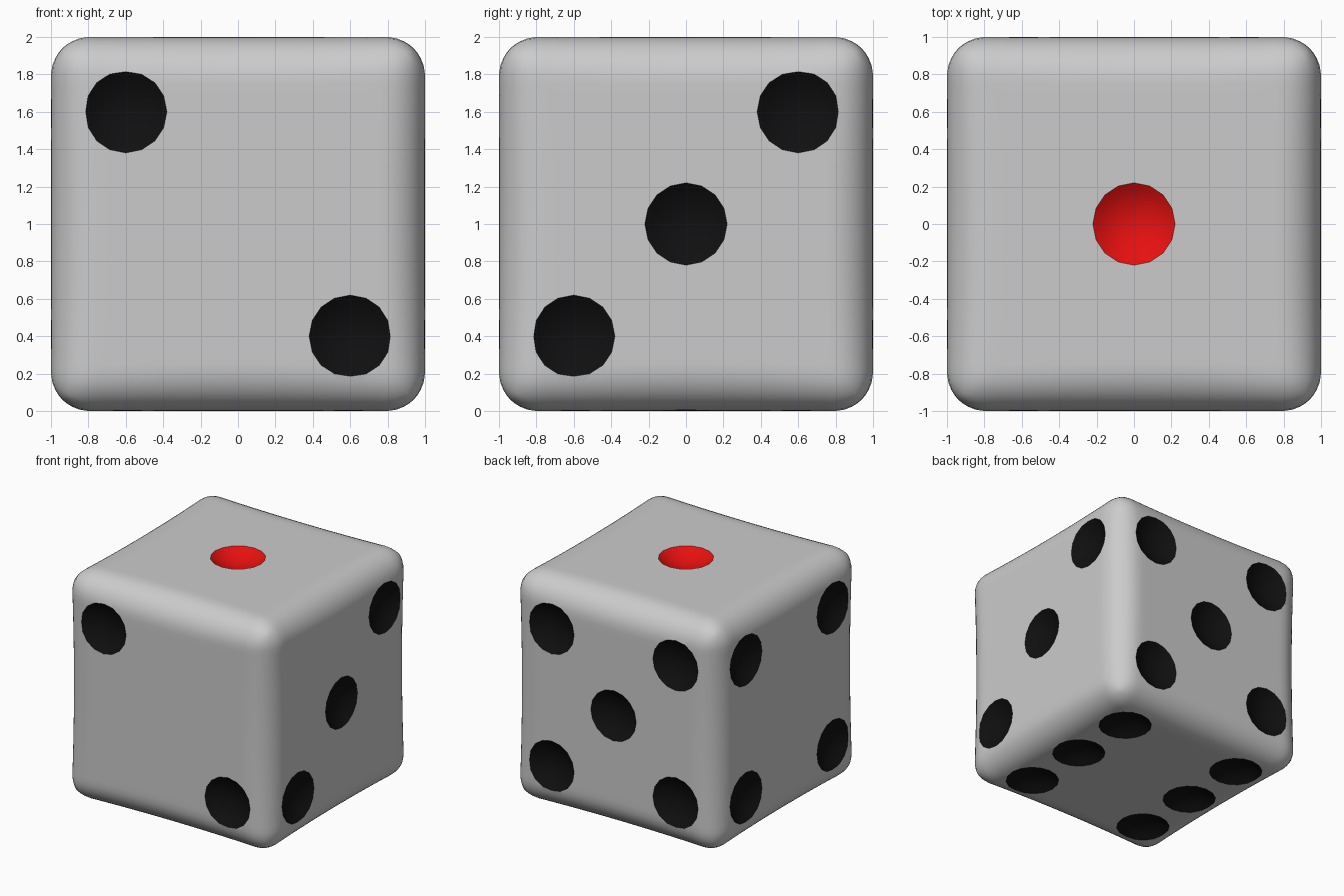
import bpy, bmesh, math
from mathutils import Vector, Matrix

if "Cube" in bpy.data.objects:
    bpy.data.objects.remove(bpy.data.objects["Cube"])


def material(name, colour):
    m = bpy.data.materials.new(name)
    m.diffuse_color = colour
    m.use_nodes = True
    m.node_tree.nodes["Principled BSDF"].inputs["Base Color"].default_value = m.diffuse_color
    return m


grey = material("grey", (0.8, 0.8, 0.8, 1))
black = material("black", (0.005, 0.005, 0.005, 1))
red = material("red", (0.8, 0.005, 0.005, 1))


def add_object(name, bm, mats):
    mesh = bpy.data.meshes.new(name)
    bm.to_mesh(mesh)
    bm.free()
    for m in mats:
        mesh.materials.append(m)
    ob = bpy.data.objects.new(name, mesh)
    bpy.context.collection.objects.link(ob)
    return ob


# Body: gridded cube with rounded edges, slightly softer at mid-edge
bm = bmesh.new()
bmesh.ops.create_cube(bm, size=2)
bmesh.ops.subdivide_edges(bm, edges=bm.edges[:], cuts=39, use_grid_fill=True)
for v in bm.verts:
    along = min(abs(c) for c in v.co)
    r = 0.19 + 0.05 * (1 - along ** 2)
    inner = Vector([max(r - 1, min(1 - r, c)) for c in v.co])
    v.co = inner + (v.co - inner).normalized() * r + Vector((0, 0, 1))
body = add_object("die_body", bm, [grey])

# Pip cutters: shallow bowls, laid out on each face as (u, v) spots
A, DEPTH, SIDES, P = 0.22, 0.08, 16, 0.6
R = (A * A + DEPTH * DEPTH) / (2 * DEPTH)
X, Y, Z = Vector((1, 0, 0)), Vector((0, 1, 0)), Vector((0, 0, 1))
corners = [(-P, -P), (-P, P), (P, -P), (P, P)]
faces = [
    (Z, X, [(0, 0)]),
    (-Y, X, [(-P, P), (P, -P)]),
    (X, Y, [(-P, -P), (0, 0), (P, P)]),
    (-X, -Y, corners),
    (Y, -X, corners + [(0, 0)]),
    (-Z, X, corners + [(-P, 0), (P, 0)]),
]


def add_bowl(bm, matrix, slot):
    # cap profile from rim to bottom, closed by a lid above the surface
    half = math.asin(A / R)
    prof = [(A, 0.1)]
    for k in range(5):
        t = half * (1 - k / 5)
        prof.append((R * math.sin(t), R - DEPTH - R * math.cos(t)))
    rings = [[bm.verts.new(matrix @ Vector((q * math.cos(i * math.tau / SIDES),
                                            q * math.sin(i * math.tau / SIDES), h)))
              for i in range(SIDES)] for q, h in prof]
    new = [bm.faces.new(rings[0])]
    for a, b in zip(rings, rings[1:]):
        for i in range(SIDES):
            j = (i + 1) % SIDES
            new.append(bm.faces.new((a[i], b[i], b[j], a[j])))
    tip = bm.verts.new(matrix @ Vector((0, 0, -DEPTH)))
    for i in range(SIDES):
        new.append(bm.faces.new((rings[-1][i], tip, rings[-1][(i + 1) % SIDES])))
    for f in new:
        f.material_index = slot


bm = bmesh.new()
for n, u, spots in faces:
    v = n.cross(u)
    for a, b in spots:
        m = Matrix((u, v, n)).transposed().to_4x4()
        m.translation = Z + n + u * a + v * b
        add_bowl(bm, m, 2 if len(spots) == 1 else 1)
bmesh.ops.recalc_face_normals(bm, faces=bm.faces[:])
cutter = add_object("pip_cutter", bm, [grey, black, red])
cutter.hide_render = True

# Carve the pips, carrying their colours over to the body
mod = body.modifiers.new("pips", 'BOOLEAN')
mod.operation = 'DIFFERENCE'
mod.solver = 'EXACT'
mod.material_mode = 'TRANSFER'
mod.object = cutter
bpy.context.view_layer.objects.active = body
body.select_set(True)
bpy.ops.object.modifier_apply(modifier=mod.name)
bpy.data.objects.remove(cutter)
bpy.ops.object.shade_smooth_by_angle(angle=math.radians(28))
